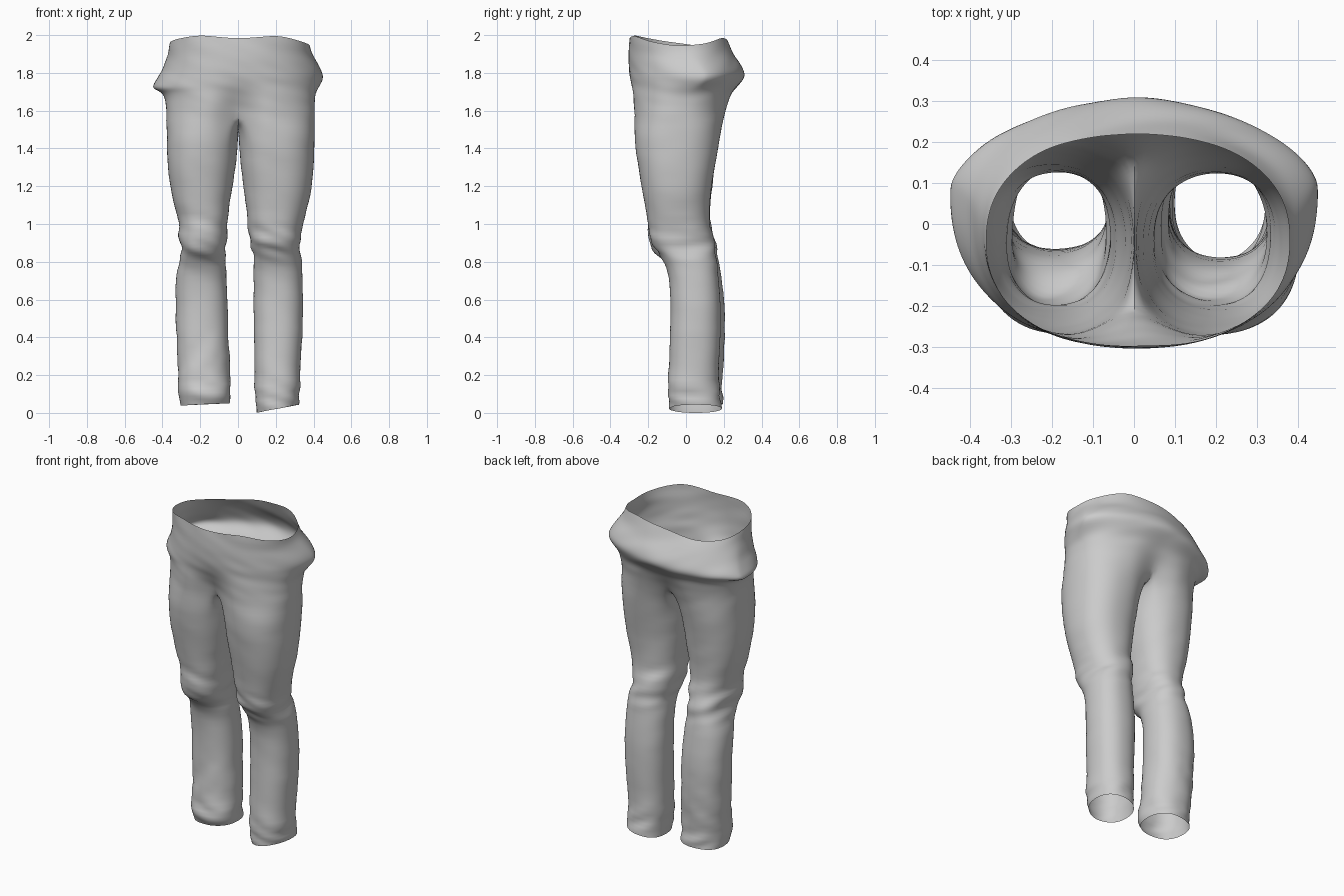
import bpy, bmesh
from math import sin, cos, pi, exp, radians
from mathutils import Vector, noise

if "Cube" in bpy.data.objects:
    bpy.data.objects.remove(bpy.data.objects["Cube"])

OUTER, INNER = 20, 8          # segments of the outer arc and of the inner-leg arc

# seat rows: z, left width, right width, front y, back y, widest y, back roundness, front dent, back dent
SEAT = [
    (1.97, .362, .382, -.300, .220, -.04, 2.3, .000, .00),
    (1.90, .372, .392, -.305, .250, .00, 2.1, .000, .00),
    (1.83, .400, .425, -.305, .290, .05, 1.8, .000, .00),
    (1.775, .445, .455, -.303, .315, .09, 1.7, .005, .00),
    (1.735, .460, .450, -.300, .305, .09, 1.7, .015, .00),
    (1.70, .400, .412, -.297, .250, .00, 2.2, .030, .01),
    (1.65, .385, .407, -.296, .240, -.03, 2.4, .055, .03),
    (1.59, .380, .407, -.293, .222, -.04, 2.4, .085, .05),
]
# leg rows: z, inner x, outer x, front y, back y
RIGHT = [
    (1.45, .003, .408, -.278, .182), (1.30, .013, .402, -.255, .152),
    (1.15, .035, .388, -.228, .130), (1.02, .050, .347, -.202, .120),
    (.95, .055, .337, -.198, .145), (.87, .065, .330, -.172, .155),
    (.82, .080, .335, -.130, .160), (.76, .085, .342, -.095, .168),
    (.60, .080, .347, -.080, .185), (.40, .083, .342, -.085, .185),
    (.20, .088, .328, -.092, .170), (.08, .090, .324, -.100, .182),
    (.022, .098, .320, -.088, .190),
]
LEFT = [
    (1.45, -.003, .378, -.272, .180), (1.30, .010, .374, -.250, .152),
    (1.15, .038, .355, -.222, .135), (1.02, .055, .312, -.198, .122),
    (.95, .058, .310, -.205, .150), (.88, .062, .306, -.195, .165),
    (.82, .065, .298, -.135, .170), (.77, .065, .330, -.085, .180),
    (.60, .055, .332, -.060, .207), (.40, .050, .328, -.062, .207),
    (.20, .042, .318, -.075, .195), (.10, .040, .312, -.095, .190),
    (.045, .044, .300, -.075, .195),
]
# waist edge height from front centre, round the side, to back centre
RIM = {1: (1.982, 1.998, 1.965, 1.942, 1.955, 1.988, 1.970),
       -1: (1.982, 2.000, 1.980, 1.958, 1.935, 1.932, 1.970)}


def spow(v, e):
    return abs(v) ** e * (1 if v >= 0 else -1)


def lerp_list(vals, t):
    f = t * (len(vals) - 1)
    i = min(int(f), len(vals) - 2)
    return vals[i] + (vals[i + 1] - vals[i]) * (f - i)


def seat_row(bm, i, side):
    z, xl, xr, yf, yb, yc, p, df, db = SEAT[i]
    w = xr if side > 0 else xl
    row = []
    for k in range(OUTER + 1):
        t = k / OUTER
        a = (t - .5) * pi
        c, s = max(cos(a), 0), sin(a)
        q = 2.3 if s < 0 else p
        x = w * c ** (2 / q) if 0 < k < OUTER else 0
        y = yc + spow(s, 2 / q) * ((yc - yf) if s < 0 else (yb - yc))
        g = exp(-(x / .09) ** 2)
        y += df * g if s < 0 else -db * g
        h = lerp_list(RIM[side], t) if i == 0 else z
        if 2 <= i <= 4:
            h += .02 * c * side + .02 * max(s, 0)
        row.append(bm.verts.new((side * x, y, h)))
    return row


def leg_row(bm, row, side, tilt):
    z, xi, xo, yf, yb = row
    cx, rx, cy, ry = (xi + xo) / 2, (xo - xi) / 2, (yf + yb) / 2, (yb - yf) / 2
    n, half = OUTER + INNER, radians(132)
    ring = []
    for k in range(n):
        if k <= OUTER:
            a = -half + 2 * half * k / OUTER
        else:
            a = half + (2 * pi - 2 * half) * (k - OUTER) / INNER
        x = cx + rx * spow(cos(a), .88)
        y = cy + ry * spow(sin(a), .88)
        ring.append(bm.verts.new((side * x, y, z + tilt * cos(a))))
    return ring


def bridge(bm, a, b, closed):
    n = len(a)
    for k in range(n if closed else n - 1):
        j = (k + 1) % n
        bm.faces.new((a[k], a[j], b[j], b[k]))


def build_half(bm, side, legs):
    # seat half, open along the centre seam
    rows = [seat_row(bm, i, side) for i in range(len(SEAT))]
    for a, b in zip(rows, rows[1:]):
        bridge(bm, a, b, False)
    # crotch seam closes the last seat row into a leg ring
    ring = rows[-1]
    f, b = ring[0].co, ring[-1].co
    seam = []
    for k in range(1, INNER):
        t = k / INNER
        p = b.lerp(f, t)
        p.z -= .07 * sin(pi * t)
        seam.append(bm.verts.new(p))
    ring = ring + seam
    # leg tube
    for i, r in enumerate(legs):
        last = i == len(legs) - 1
        new = leg_row(bm, r, side, (.022 if side > 0 else -.006) if last else 0)
        bridge(bm, ring, new, True)
        ring = new


def bump(z, mid, width):
    return exp(-((z - mid) / width) ** 2)


def wrinkle(co):
    # cloth folds: strongest at knees and hems, diagonal on the left shin
    x, y, z = co
    amp = .003 + .013 * bump(z, .9, .1) + .011 * bump(z, .11, .08)
    d = amp * noise.noise(Vector((x * 5, y * 5, z * 17 + x * 5)))
    if x < 0:
        d += .012 * bump(z, .32, .15) * noise.noise(Vector((x * 3, y * 4, z * 13 - x * 11)))
    return d


# base cage
bm = bmesh.new()
build_half(bm, 1, RIGHT)
build_half(bm, -1, LEFT)
seam_verts = [v for v in bm.verts if v.co.z > 1.48 and abs(v.co.x) < 1e-6]
bmesh.ops.remove_doubles(bm, verts=seam_verts, dist=.0005)
bmesh.ops.recalc_face_normals(bm, faces=bm.faces)
mesh = bpy.data.meshes.new("trousers")
bm.to_mesh(mesh)
bm.free()
trousers = bpy.data.objects.new("trousers", mesh)
bpy.context.collection.objects.link(trousers)

# smooth cloth surface, then folds along the normals
sub = trousers.modifiers.new("smooth", 'SUBSURF')
sub.levels = sub.render_levels = 2
deps = bpy.context.evaluated_depsgraph_get()
cloth = bpy.data.meshes.new_from_object(trousers.evaluated_get(deps))
trousers.modifiers.clear()
trousers.data = cloth
shifts = [v.normal * wrinkle(v.co) for v in cloth.vertices]
for v, s in zip(cloth.vertices, shifts):
    v.co += s

bpy.context.view_layer.objects.active = trousers
trousers.select_set(True)
bpy.ops.object.shade_smooth_by_angle(angle=radians(40))
